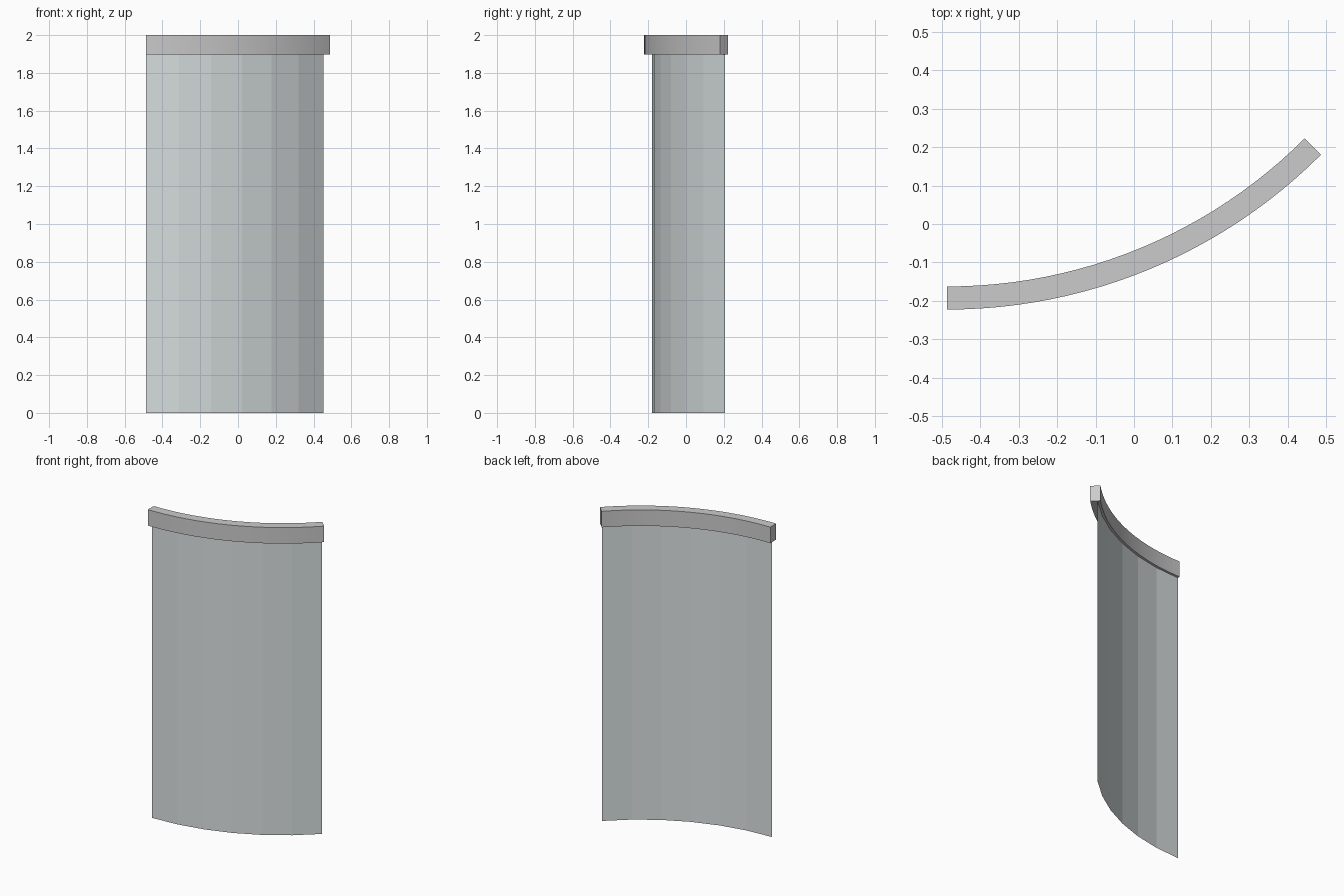
import bpy, bmesh
from math import sin, cos, radians

if "Cube" in bpy.data.objects:
    bpy.data.objects.remove(bpy.data.objects["Cube"])

CX, CY = -0.486, 1.1525  # centre of the curve


def arc_sweep(name, profile, closed, degrees, steps):
    """Sweep a (radius, z) profile around the curve centre."""
    bm = bmesh.new()
    rings = []
    for i in range(steps + 1):
        a = radians(degrees * i / steps)
        rings.append([bm.verts.new((CX + r * sin(a), CY - r * cos(a), z)) for r, z in profile])
    n = len(profile)
    for a, b in zip(rings, rings[1:]):
        for j in range(n if closed else n - 1):
            k = (j + 1) % n
            bm.faces.new((a[j], b[j], b[k], a[k]))
    if closed:
        bm.faces.new(rings[0])
        bm.faces.new(rings[-1][::-1])
        bmesh.ops.recalc_face_normals(bm, faces=bm.faces)
    mesh = bpy.data.meshes.new(name)
    bm.to_mesh(mesh)
    bm.free()
    obj = bpy.data.objects.new(name, mesh)
    bpy.context.collection.objects.link(obj)
    return obj


# Curved top rail, smooth along its length
rail = arc_sweep("top_rail", [(1.315, 1.897), (1.375, 1.897), (1.375, 2.0), (1.315, 2.0)], True, 45, 24)
bpy.context.view_layer.objects.active = rail
rail.select_set(True)
bpy.ops.object.shade_smooth_by_angle(angle=radians(30))

# Faceted thin panel below the rail
panel = arc_sweep("curved_panel", [(1.332, 0.0), (1.332, 1.897)], False, 44.75, 6)
mat = bpy.data.materials.new("panel_grey")
mat.diffuse_color = (0.70, 0.75, 0.75, 1)
mat.use_nodes = True
mat.node_tree.nodes["Principled BSDF"].inputs["Base Color"].default_value = mat.diffuse_color
panel.data.materials.append(mat)
